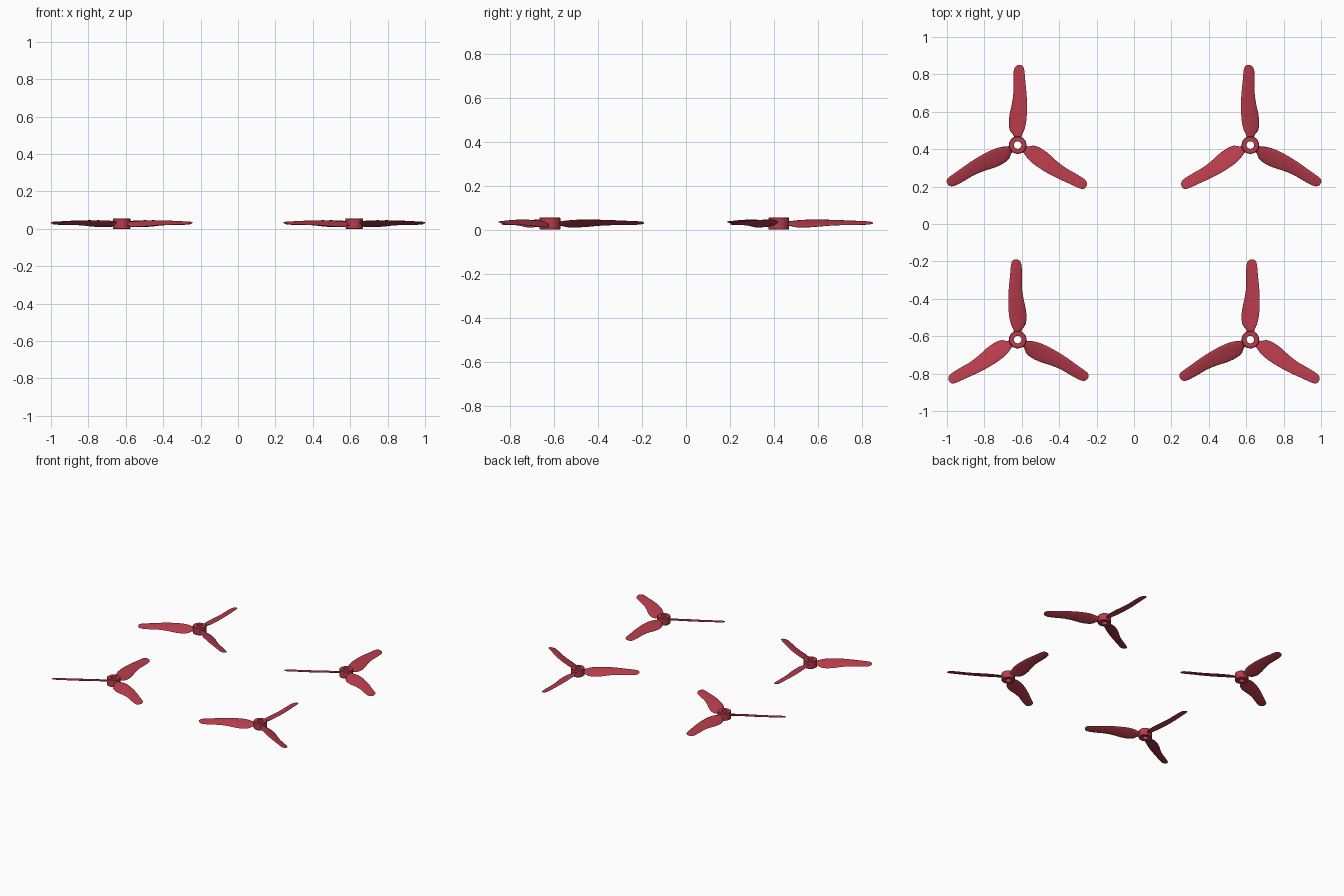
import bpy, bmesh, math

if "Cube" in bpy.data.objects:
    bpy.data.objects.remove(bpy.data.objects["Cube"])

mat = bpy.data.materials.new("red_plastic")
mat.diffuse_color = (0.48, 0.045, 0.07, 1)
mat.use_nodes = True
mat.node_tree.nodes["Principled BSDF"].inputs["Base Color"].default_value = mat.diffuse_color

MID_Z = 0.03
# blade outline: radius, low edge, high edge, slope of the chord, half thickness
STATIONS = [
    (0.032, -0.020, 0.020, 0.40, 0.009),
    (0.052, -0.022, 0.022, 0.38, 0.008),
    (0.078, -0.041, 0.034, 0.37, 0.007),
    (0.115, -0.047, 0.044, 0.36, 0.006),
    (0.165, -0.043, 0.049, 0.34, 0.006),
    (0.220, -0.031, 0.050, 0.32, 0.0055),
    (0.280, -0.023, 0.047, 0.30, 0.005),
    (0.340, -0.023, 0.041, 0.28, 0.0045),
    (0.395, -0.021, 0.036, 0.25, 0.004),
    (0.418, -0.013, 0.030, 0.23, 0.003),
    (0.428, 0.000, 0.018, 0.20, 0.0015),
]


def smooth_stations(rows, steps=5):
    """Catmull-Rom interpolation between the outline rows."""
    out = []
    for i in range(len(rows) - 1):
        a, b = rows[max(i - 1, 0)], rows[i]
        c, d = rows[i + 1], rows[min(i + 2, len(rows) - 1)]
        for k in range(steps):
            t = k / steps
            out.append([0.5 * (2 * q + (r - p) * t + (2 * p - 5 * q + 4 * r - s) * t * t
                               + (3 * q - p - 3 * r + s) * t ** 3)
                        for p, q, r, s in zip(a, b, c, d)])
    return out + [list(rows[-1])]


def finish(bm, name):
    bmesh.ops.recalc_face_normals(bm, faces=bm.faces)
    mesh = bpy.data.meshes.new(name)
    bm.to_mesh(mesh)
    bm.free()
    mesh.materials.append(mat)
    return mesh


def loft(bm, rings, wrap=False):
    n = len(rings[0])
    pairs = list(zip(rings, rings[1:])) + ([(rings[-1], rings[0])] if wrap else [])
    for a, b in pairs:
        for i in range(n):
            j = (i + 1) % n
            bm.faces.new((a[i], a[j], b[j], b[i]))


def blade_mesh(name, hand):
    """Pitched blade along +y; hand = -1 mirrors it for counter-rotation."""
    bm = bmesh.new()
    rings, n = [], 16
    for r, lo, hi, slope, th in smooth_stations(STATIONS):
        ring = []
        for i in range(n):
            a = 2 * math.pi * i / n
            u = (lo + hi) / 2 + (hi - lo) / 2 * math.cos(a)
            z = MID_Z + slope * (u - 0.005) + th * math.sin(a)
            ring.append(bm.verts.new((hand * u, r, z)))
        rings.append(ring)
    loft(bm, rings)
    bm.faces.new(rings[0])
    bm.faces.new(rings[-1])
    return finish(bm, name)


def hub_mesh():
    """Turned hub with a through hole and chamfered rims."""
    profile = [(0.020, 0), (0.044, 0), (0.047, 0.003), (0.047, 0.053),
               (0.044, 0.056), (0.020, 0.056)]
    bm = bmesh.new()
    n = 40
    rings = [[bm.verts.new((r * math.cos(2 * math.pi * i / n),
                            r * math.sin(2 * math.pi * i / n), z)) for i in range(n)]
             for r, z in profile]
    loft(bm, rings, wrap=True)
    return finish(bm, "hub")


def place(name, mesh, loc, turn=0):
    ob = bpy.data.objects.new(name, mesh)
    ob.location = (loc[0], loc[1], 0)
    ob.rotation_euler.z = turn
    bpy.context.collection.objects.link(ob)
    ob.select_set(True)
    bpy.context.view_layer.objects.active = ob


hub = hub_mesh()
blades = {1: blade_mesh("blade_a", 1), -1: blade_mesh("blade_b", -1)}

# four propellers, diagonal pairs share a hand
for label, x, y, hand in [("back_left", -0.622, 0.422, 1), ("back_right", 0.622, 0.422, -1),
                          ("front_left", -0.622, -0.618, -1), ("front_right", 0.622, -0.618, 1)]:
    place(label + "_hub", hub, (x, y))
    for k in range(3):
        place(f"{label}_blade_{k + 1}", blades[hand], (x, y), k * 2 * math.pi / 3)

# smooth shading with sharp rims, set once per shared mesh
for mesh in [hub, *blades.values()]:
    mesh.shade_smooth()
    mesh.set_sharp_from_angle(angle=math.radians(35))
